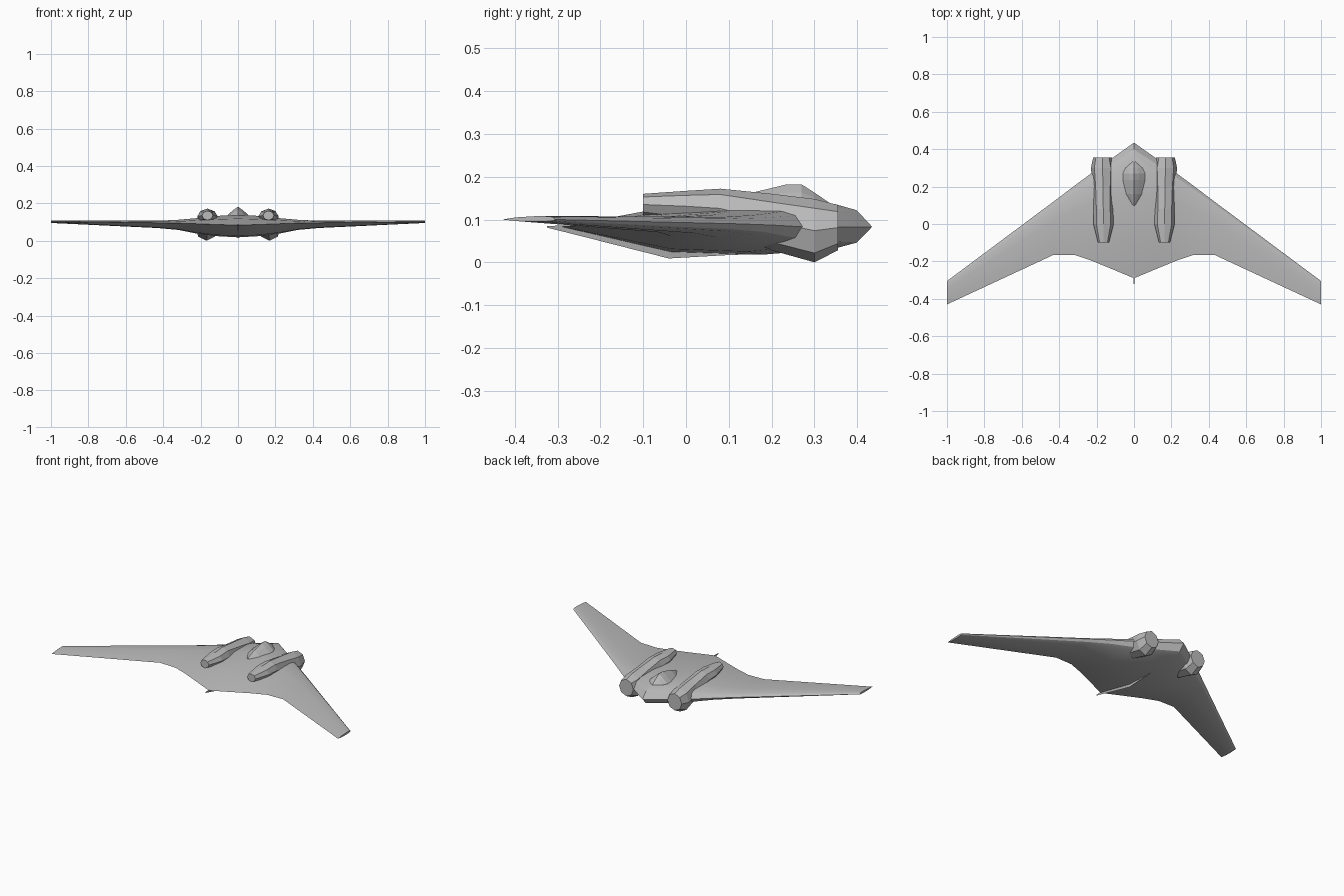
import bpy, bmesh, math

if "Cube" in bpy.data.objects:
    bpy.data.objects.remove(bpy.data.objects["Cube"], do_unlink=True)

grey = bpy.data.materials.new("airframe_grey")
grey.use_nodes = True
grey.diffuse_color = (0.5, 0.5, 0.5, 1)
grey.node_tree.nodes["Principled BSDF"].inputs["Base Color"].default_value = (0.5, 0.5, 0.5, 1)


def loft(name, rings, smooth=None):
    """Skin a row of equal-length closed rings and cap both ends."""
    bm = bmesh.new()
    rows = [[bm.verts.new(p) for p in ring] for ring in rings]
    n = len(rows[0])
    for a, b in zip(rows, rows[1:]):
        for i in range(n):
            j = (i + 1) % n
            bm.faces.new((a[i], a[j], b[j], b[i]))
    bm.faces.new(rows[0])
    bm.faces.new(rows[-1])
    bmesh.ops.remove_doubles(bm, verts=bm.verts, dist=0.0001)
    bmesh.ops.recalc_face_normals(bm, faces=bm.faces)
    mesh = bpy.data.meshes.new(name)
    bm.to_mesh(mesh)
    bm.free()
    mesh.materials.append(grey)
    obj = bpy.data.objects.new(name, mesh)
    bpy.context.collection.objects.link(obj)
    if smooth:
        bpy.ops.object.select_all(action='DESELECT')
        obj.select_set(True)
        bpy.context.view_layer.objects.active = obj
        bpy.ops.object.shade_smooth_by_angle(angle=math.radians(smooth))
    return obj


# Flying wing: x, front y, rear y, front z, rear z, top z, bottom z
stations = [
    (0.00, 0.435, -0.290, 0.083, 0.083, 0.140, 0.018),
    (0.12, 0.350, -0.240, 0.083, 0.087, 0.132, 0.025),
    (0.23, 0.270, -0.195, 0.083, 0.091, 0.120, 0.040),
    (0.32, 0.203, -0.165, 0.087, 0.094, 0.112, 0.058),
    (0.43, 0.120, -0.165, 0.090, 0.096, 0.107, 0.068),
    (1.00, -0.305, -0.430, 0.100, 0.100, 0.108, 0.095),
]
TOP = [(0.05, 0.68), (0.12, 0.93), (0.35, 1.0), (0.74, 0.62)]
BOTTOM = [(0.65, 0.9), (0.35, 1.0), (0.12, 0.78), (0.05, 0.57)]


def wing_ring(x, y0, y1, z0, z1, zt, zb):
    def point(t, f, z):
        base = z0 + (z1 - z0) * t
        return (x, y0 + (y1 - y0) * t, base + (z - base) * f)
    return ([(x, y0, z0)] + [point(t, f, zt) for t, f in TOP]
            + [(x, y1, z1)] + [point(t, f, zb) for t, f in BOTTOM])


mirrored = [(-s[0],) + s[1:] for s in reversed(stations[1:])]
loft("flying_wing", [wing_ring(*s) for s in mirrored + stations], 20)

# Engine nacelles: y, half width, top z, bottom z
engine = [
    (-0.10, 0.028, 0.160, 0.110),
    (0.00, 0.052, 0.167, 0.095),
    (0.08, 0.050, 0.172, 0.080),
    (0.20, 0.053, 0.160, 0.028),
    (0.30, 0.060, 0.148, 0.000),
    (0.355, 0.048, 0.134, 0.028),
]
for side, label in ((1, "left"), (-1, "right")):
    rings = []
    for y, rx, zt, zb in engine:
        cx = side * (0.163 + 0.02 * max(0, y) * 0.8)
        cz, rz = (zt + zb) / 2, (zt - zb) / 2
        rings.append([(cx + rx * 1.04 * math.sin(k * math.pi / 4), y,
                       cz + rz * math.cos(k * math.pi / 4)) for k in range(8)])
    loft(label + "_engine_nacelle", rings)

# Peaked cockpit canopy: y, half width, ridge z
canopy = [(0.10, 0.006, 0.140), (0.16, 0.045, 0.164), (0.235, 0.060, 0.182),
          (0.27, 0.060, 0.182), (0.30, 0.045, 0.163), (0.335, 0.008, 0.139)]
loft("cockpit_canopy", [
    [(-w, y, 0.122), (-w, y, 0.134), (-w * 0.45, y, 0.134 + (z - 0.134) * 0.6), (0, y, z),
     (w * 0.45, y, 0.134 + (z - 0.134) * 0.6), (w, y, 0.134), (w, y, 0.122)]
    for y, w, z in canopy])

# Slim tail keel under the centre line: y, half width, top z, bottom z
keel = [(-0.325, 0.001, 0.085, 0.081), (-0.28, 0.004, 0.086, 0.070),
        (-0.04, 0.012, 0.060, 0.009), (0.10, 0.010, 0.060, 0.017), (0.20, 0.002, 0.060, 0.020)]
loft("tail_keel", [[(-w, y, zt), (w, y, zt), (0, y, zb)] for y, w, zt, zb in keel])
